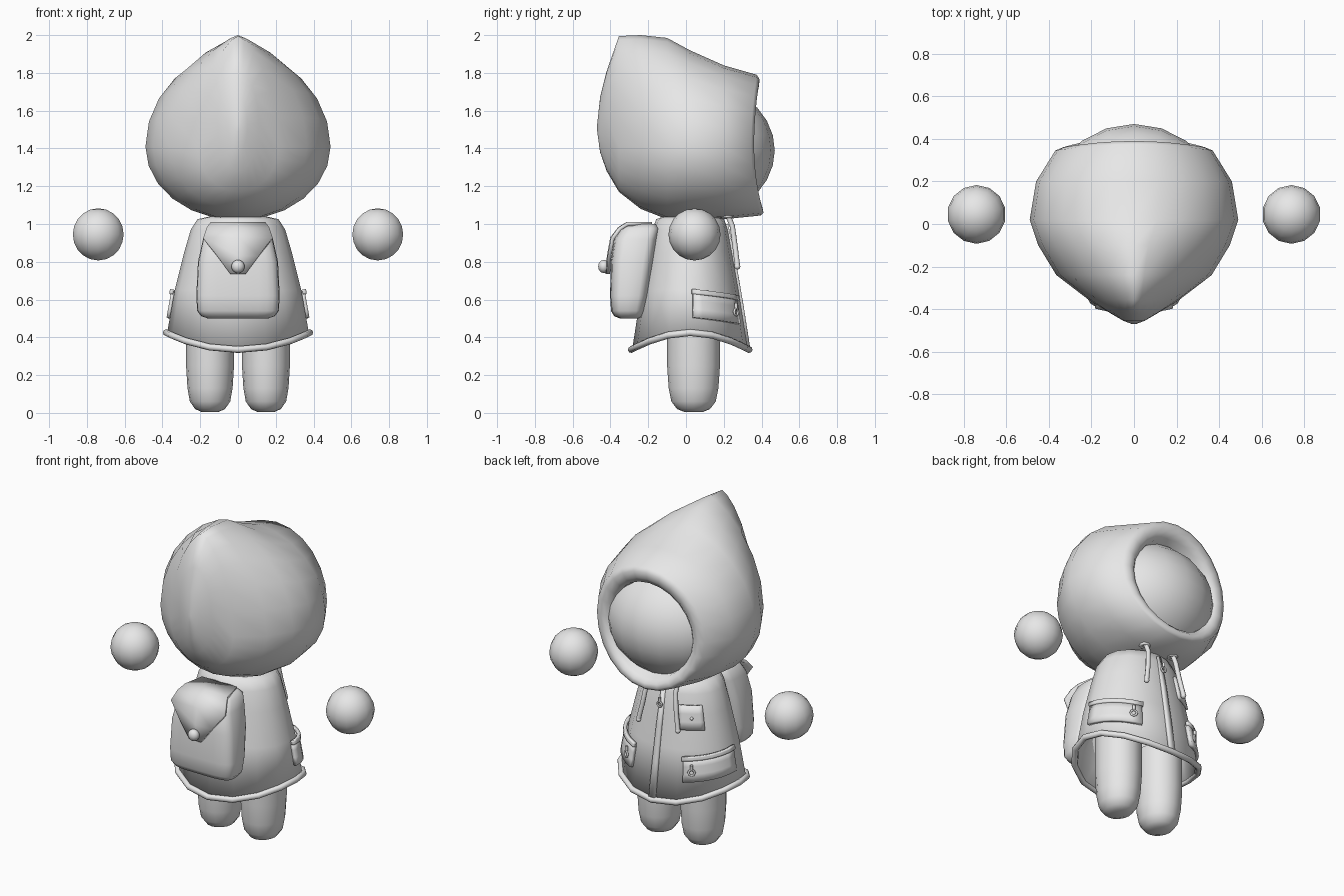
import bpy, bmesh, math
from math import sin, cos, pi, radians
from mathutils import Vector

cube = bpy.data.objects.get("Cube")
if cube:
    bpy.data.objects.remove(cube)

clay = bpy.data.materials.new("light_grey")
clay.use_nodes = True
clay.diffuse_color = (0.8, 0.8, 0.8, 1)
clay.node_tree.nodes["Principled BSDF"].inputs["Base Color"].default_value = (0.8, 0.8, 0.8, 1)


def finish(obj, angle=50):
    obj.data.materials.append(clay)
    bpy.ops.object.select_all(action='DESELECT')
    obj.select_set(True)
    bpy.context.view_layer.objects.active = obj
    bpy.ops.object.shade_smooth_by_angle(angle=radians(angle))
    return obj


def loft(name, rows, closed=True, caps=(False, False), thick=0, offset=-1, angle=50):
    """Skin a list of point rows, optionally closing rows, capping ends and thickening."""
    bm = bmesh.new()
    grid = [[bm.verts.new(p) for p in row] for row in rows]
    n = len(grid[0])
    for a, b in zip(grid, grid[1:]):
        for i in range(n if closed else n - 1):
            j = (i + 1) % n
            bm.faces.new((a[i], a[j], b[j], b[i]))
    for row, cap in ((grid[0], caps[0]), (grid[-1], caps[1])):
        if cap:
            bm.faces.new(row)
    if closed:
        bmesh.ops.recalc_face_normals(bm, faces=bm.faces[:])
    mesh = bpy.data.meshes.new(name)
    bm.to_mesh(mesh)
    bm.free()
    obj = bpy.data.objects.new(name, mesh)
    bpy.context.collection.objects.link(obj)
    if thick:
        mod = obj.modifiers.new("thickness", 'SOLIDIFY')
        mod.thickness, mod.offset = thick, offset
    return finish(obj, angle)


def ball(name, loc, scale, seg=14, rings=10):
    bpy.ops.mesh.primitive_uv_sphere_add(segments=seg, ring_count=rings, location=loc)
    obj = bpy.context.object
    obj.name, obj.scale = name, scale
    return finish(obj, 60)


def tube(name, points, radius, cyclic=False):
    curve = bpy.data.curves.new(name, 'CURVE')
    curve.dimensions = '3D'
    curve.bevel_depth, curve.bevel_resolution = radius, 2
    curve.use_fill_caps = True
    spline = curve.splines.new('POLY')
    spline.points.add(len(points) - 1)
    for sp, p in zip(spline.points, points):
        sp.co = (*p, 1)
        sp.radius = 1
    spline.use_cyclic_u = cyclic
    spline.use_smooth = True
    obj = bpy.data.objects.new(name, curve)
    bpy.context.collection.objects.link(obj)
    curve.materials.append(clay)
    return obj


# Coat surface: elliptical sections (height, half width, half depth)
COAT = [(1.04, .15, .14), (1.025, .215, .18), (.97, .25, .2), (.85, .285, .222),
        (.65, .335, .258), (.33, .392, .308)]


def coat_point(a, z, out=0):
    for (z1, w1, d1), (z0, w0, d0) in zip(COAT, COAT[1:]):
        if z >= z0 or z0 == COAT[-1][0]:
            t = (z1 - z) / (z1 - z0)
            break
    w, d = w1 + (w0 - w1) * t + out, d1 + (d0 - d1) * t + out
    return Vector((w * cos(a), .022 + d * sin(a), z))


def hem_z(a):
    return .425 - .09 * sin(a) ** 2


RING = [i * 2 * pi / 16 for i in range(16)]
rows = [[coat_point(a, z) for a in RING] for z, _, _ in COAT[:-1]]
rows.append([coat_point(a, hem_z(a)) for a in RING])
loft("coat", rows, caps=(True, False), thick=.015)
tube("coat_hem", [coat_point(a, hem_z(a), .005) for a in RING], .018, cyclic=True)


# Plates that hug the coat
def patch(name, a0, a1, z0, z1, out, slope=0, steps=6):
    rows = []
    for k in range(4):
        row = []
        for i in range(steps + 1):
            t = i / steps
            z = z0 + (z1 - z0) * k / 3 - slope * t
            row.append(coat_point(radians(a0 + (a1 - a0) * t), z, out))
        rows.append(row)
    return loft(name, rows, closed=False, thick=.02, offset=0, angle=35)


def zip_pull(name, a, z, size):
    c = coat_point(radians(a), z, .025)
    side = Vector((-sin(radians(a)), cos(radians(a)), 0))
    up = Vector((0, 0, 1))
    ring = [c + (side * cos(t) + up * sin(t)) * size for t in RING[::2]]
    tube(name + "_ring", ring, size * .35, cyclic=True)
    tube(name + "_tab", [c + up * size * 2.6, c + up * size], size * .5)


for label, mirror in (("right", False), ("left", True)):
    flip = (lambda a: 180 - a) if mirror else (lambda a: a)
    patch(label + "_pocket", flip(3), flip(62), .505, .64, .008, .035)
    patch(label + "_pocket_flap", flip(2), flip(63), .63, .655, .016, .035)
    zip_pull(label + "_pocket_pull", flip(54), .535, .018)

patch("zip_placket", 87, 93, .34, 1.0, .002, steps=2)
zip_pull("coat_zip_pull", 90, .9, .016)
patch("chest_badge", 113, 143, .77, .91, .003)
ball("badge_stud", coat_point(radians(128), .84, .015), (.01, .01, .01), 8, 6)

# Hood: sections along depth (y, half width, top, bottom, point sharpness)
HOOD = [(.15, .25, 1.64, 1.16, 1), (.33, .275, 1.69, 1.11, 1), (.355, .3, 1.725, 1.085, 1),
        (.36, .335, 1.765, 1.06, 1), (.345, .37, 1.79, 1.045, 1), (.2, .46, 1.84, 1.025, 1),
        (.02, .49, 1.92, 1.02, 1.1), (-.1, .45, 1.985, 1.025, 1.4), (-.24, .365, 2.0, 1.08, 1.5),
        (-.355, .215, 1.995, 1.17, 1.4), (-.42, .11, 1.81, 1.28, 1.1), (-.455, .05, 1.67, 1.38, 1),
        (-.47, .01, 1.53, 1.49, 1)]
rows = []
for y, w, top, bottom, sharp in HOOD:
    mid = min(1.41, (top + bottom) / 2) if y > -.4 else (top + bottom) / 2
    row = []
    for i in range(24):
        t = i * 2 * pi / 24
        c, s = cos(t), sin(t)
        x = w * math.copysign(abs(c) ** (sharp if s > 0 else 1), c)
        z = mid + (top - mid if s > 0 else mid - bottom) * s
        bulge = (.03 if s > 0 else .05) * s * s if y > .3 else 0
        row.append((x, y + bulge, z))
    rows.append(row)
loft("hood", rows, caps=(False, True), angle=70)
ball("head", (0, .05, 1.39), (.42, .42, .36), 20, 14)

# Hands and legs
for label, s in (("right", 1), ("left", -1)):
    ball(label + "_hand", (s * .74, .045, .945), (.138, .138, .138))
    leg = [(.005, .35), (.02, .62), (.06, .84), (.13, .94), (.25, 1), (.5, 1)]
    loft(label + "_leg",
         [[(s * .148 + .127 * r * cos(a), .04 + .14 * r * sin(a), z) for a in RING]
          for z, r in leg], caps=(True, True), angle=60)
    # Drawstring with its eyelet
    tube(label + "_drawstring", [(s * .1, .22, 1.05), (s * .1, .245, .99),
                                 (s * .115, .26, .88), (s * .135, .272, .78)], .014)
    ball(label + "_drawstring_tip", (s * .135, .272, .775), (.016, .016, .016), 8, 6)
    eyelet = [(s * .1 + .025 * cos(a), .215 + .025 * sin(a), 1.04) for a in RING[::2]]
    tube(label + "_eyelet", eyelet, .009, cyclic=True)

# Backpack: rounded box sections (height, half width, outer y, inner y)
PACK = [(.5, .16, -.35, -.25), (.512, .195, -.38, -.23), (.54, .216, -.397, -.22),
        (.62, .221, -.402, -.2), (.8, .212, -.398, -.17), (.92, .185, -.38, -.15),
        (.975, .165, -.345, -.14), (1.0, .13, -.3, -.16)]


def soft(v):
    return math.copysign(abs(v) ** .5, v)


rows = []
for z, w, y0, y1 in PACK:
    rows.append([(w * soft(cos(i * pi / 12)), (y0 + y1) / 2 + (y1 - y0) / 2 * soft(sin(i * pi / 12)), z)
                 for i in range(24)])
loft("backpack", rows, caps=(True, True), angle=60)

# Flap folding from the top down to a blunt point, with a button
FLAP = [(.12, -.18, 1.0), (.145, -.31, 1.0), (.165, -.35, .975), (.183, -.388, .925),
        (.11, -.405, .83), (.04, -.412, .735)]
loft("backpack_flap", [[(-w, y, z), (0, y - .004, z), (w, y, z)] for w, y, z in FLAP],
     closed=False, thick=.02, offset=0, angle=40)
ball("backpack_button", (0, -.435, .775), (.035, .03, .035), 12, 8)
